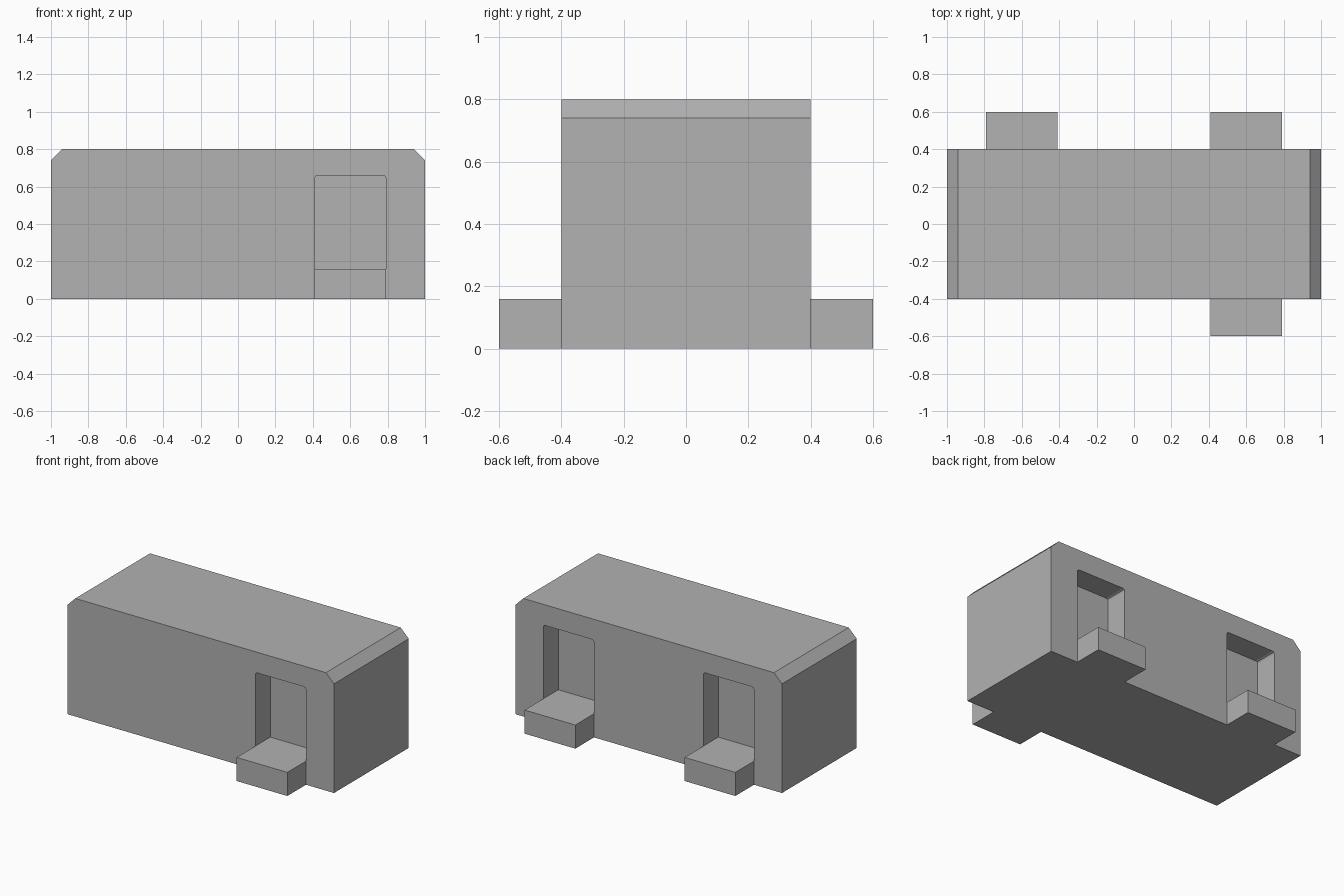
import bpy, bmesh

if "Cube" in bpy.data.objects:
    bpy.data.objects.remove(bpy.data.objects["Cube"])

grey = bpy.data.materials.new("plain grey")
grey.diffuse_color = (0.445, 0.445, 0.445, 1)
grey.use_nodes = True
grey.node_tree.nodes["Principled BSDF"].inputs["Base Color"].default_value = grey.diffuse_color


def extrude_profile(name, profile, y0, y1):
    """Solid made from an x-z outline pushed along y."""
    bm = bmesh.new()
    face = bm.faces.new([bm.verts.new((x, y0, z)) for x, z in profile])
    out = bmesh.ops.extrude_face_region(bm, geom=[face])["geom"]
    verts = [v for v in out if isinstance(v, bmesh.types.BMVert)]
    bmesh.ops.translate(bm, verts=verts, vec=(0, y1 - y0, 0))
    bmesh.ops.recalc_face_normals(bm, faces=bm.faces)
    mesh = bpy.data.meshes.new(name)
    bm.to_mesh(mesh)
    bm.free()
    mesh.materials.append(grey)
    obj = bpy.data.objects.new(name, mesh)
    bpy.context.collection.objects.link(obj)
    return obj


def combine(target, other, operation):
    mod = target.modifiers.new(other.name, "BOOLEAN")
    mod.operation = operation
    mod.solver = "EXACT"
    mod.object = other
    other.hide_render = True
    other.hide_set(True)


# Long body with both top ends bevelled
body = extrude_profile("body", [(-1, 0), (1, 0), (1, 0.74), (0.94, 0.8),
                                (-0.94, 0.8), (-1, 0.74)], -0.4, 0.4)

# Doorways: one in front, two behind, each with a step level with its floor
HALF, FLOOR, TOP, ROUND = 0.19, 0.16, 0.66, 0.015
for label, cx, side in (("front", 0.6, -1), ("back_right", 0.6, 1), ("back_left", -0.6, 1)):
    x0, x1 = cx - HALF, cx + HALF
    step = extrude_profile(label + "_step", [(x0, 0), (x1, 0), (x1, FLOOR), (x0, FLOOR)],
                           side * 0.35, side * 0.6)
    combine(body, step, "UNION")
    # Recess with softened upper corners
    r = ROUND
    arch = [(x0, FLOOR), (x1, FLOOR), (x1, TOP - r), (x1 - r * 0.3, TOP - r * 0.3),
            (x1 - r, TOP), (x0 + r, TOP), (x0 + r * 0.3, TOP - r * 0.3), (x0, TOP - r)]
    recess = extrude_profile(label + "_doorway_cutter", arch, side * 0.24, side * 0.7)
    combine(body, recess, "DIFFERENCE")
